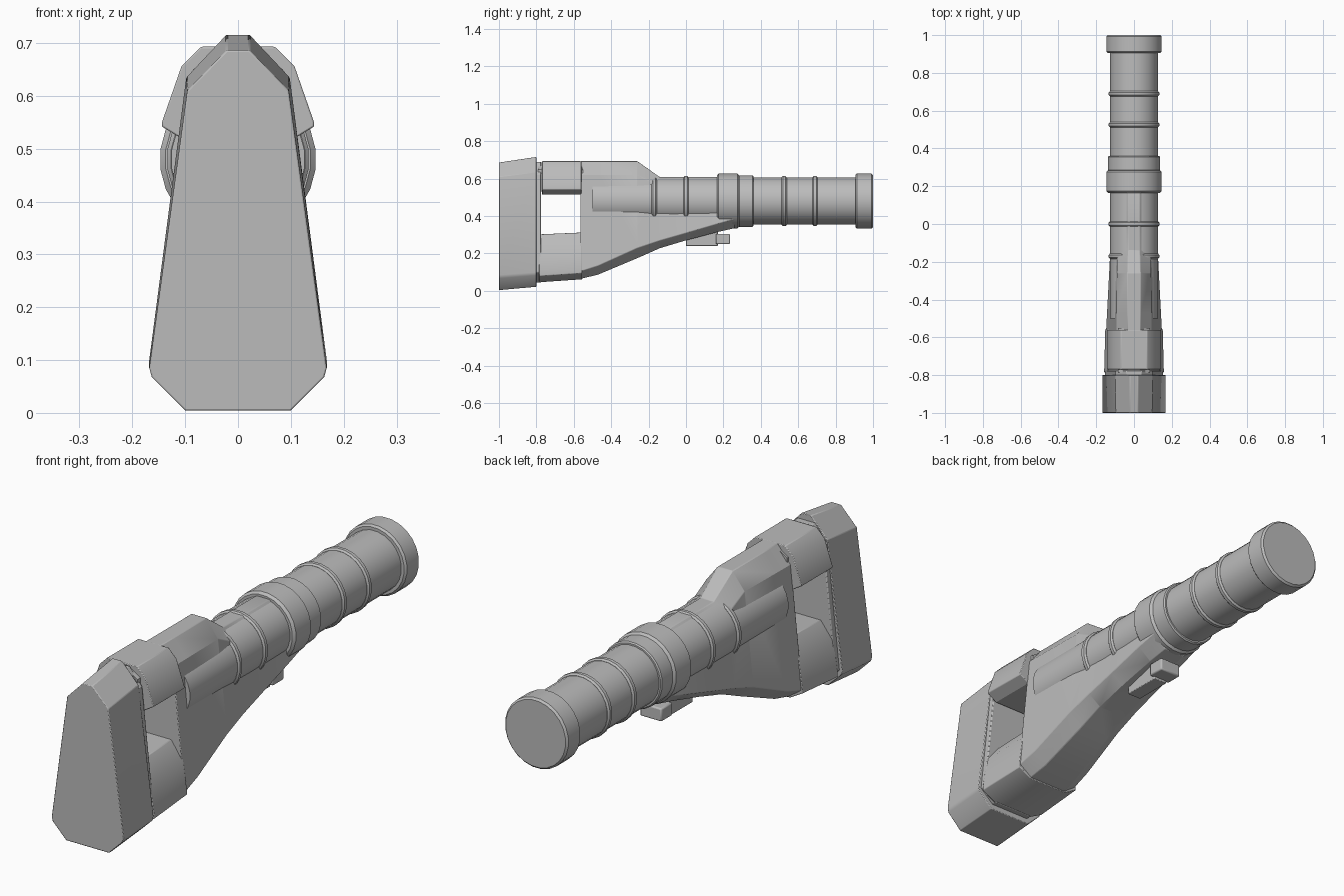
import bpy, bmesh, math

if "Cube" in bpy.data.objects:
    bpy.data.objects.remove(bpy.data.objects["Cube"])

grey = bpy.data.materials.new("grey")
grey.diffuse_color = (0.5, 0.5, 0.5, 1)
grey.use_nodes = True
grey.node_tree.nodes["Principled BSDF"].inputs["Base Color"].default_value = grey.diffuse_color


def finish(name, bm, bevel=0.0):
    bmesh.ops.recalc_face_normals(bm, faces=bm.faces)
    mesh = bpy.data.meshes.new(name)
    bm.to_mesh(mesh)
    bm.free()
    mesh.materials.append(grey)
    ob = bpy.data.objects.new(name, mesh)
    bpy.context.collection.objects.link(ob)
    if bevel:
        mod = ob.modifiers.new("bevel", 'BEVEL')
        mod.width = bevel
        mod.segments = 2
        mod.limit_method = 'ANGLE'
        mod.angle_limit = math.radians(35)
    bpy.ops.object.select_all(action='DESELECT')
    bpy.context.view_layer.objects.active = ob
    ob.select_set(True)
    bpy.ops.object.shade_smooth_by_angle(angle=math.radians(30))
    return ob


def loft(name, sections, bevel=0.0):
    """Sections are (y, [(half width, z) from bottom to top]), mirrored in x."""
    bm = bmesh.new()
    rings = []
    for y, half in sections:
        pts = half + [(-x, z) for x, z in reversed(half)]
        rings.append([bm.verts.new((x, y, z)) for x, z in pts])
    n = len(rings[0])
    for a, b in zip(rings, rings[1:]):
        for i in range(n):
            j = (i + 1) % n
            bm.faces.new((a[i], a[j], b[j], b[i]))
    bm.faces.new(rings[0])
    bm.faces.new(rings[-1])
    return finish(name, bm, bevel)


def lathe(name, profile, z=0.48, sides=24):
    """Profile is (y, radius) turned around the barrel axis."""
    bm = bmesh.new()
    rings = []
    for y, r in profile:
        rings.append([bm.verts.new((r * math.cos(t), y, z + r * math.sin(t)))
                      for t in (math.tau * (i + 0.5) / sides for i in range(sides))])
    for a, b in zip(rings, rings[1:]):
        for i in range(sides):
            j = (i + 1) % sides
            bm.faces.new((a[i], a[j], b[j], b[i]))
    bm.faces.new(rings[0])
    bm.faces.new(rings[-1])
    return finish(name, bm)


def band(name, y0, y1, r, c=0.008):
    return lathe(name, [(y0, r - c), (y0 + c, r), (y1 - c, r), (y1, r - c)])


# Butt pad, slightly slanted top and bottom
loft("butt_pad", [
    (-1.0, [(0.10, 0.004), (0.163, 0.067), (0.168, 0.085), (0.096, 0.61), (0.022, 0.686)]),
    (-0.8, [(0.10, 0.022), (0.163, 0.083), (0.168, 0.10), (0.098, 0.635), (0.022, 0.716)])], 0.003)

# Thin spacer plate between pad and frame
spacer = [(0.092, 0.045), (0.154, 0.10), (0.098, 0.62), (0.04, 0.69)]
loft("spacer_plate", [(-0.805, spacer), (-0.775, spacer)], 0.004)

# Lower and upper bridges around the open window
loft("lower_bridge", [
    (-0.785, [(0.094, 0.046), (0.158, 0.08), (0.158, 0.10), (0.137, 0.235), (0.085, 0.302)]),
    (-0.555, [(0.094, 0.062), (0.152, 0.095), (0.152, 0.115), (0.134, 0.24), (0.085, 0.312)])], 0.003)
cheek = [(0.10, 0.515), (0.144, 0.542), (0.144, 0.55), (0.107, 0.656), (0.07, 0.693)]
loft("upper_bridge", [(-0.77, cheek), (-0.56, cheek)], 0.003)
core = [(0.085, 0.53), (0.085, 0.65), (0.03, 0.685)]
loft("bridge_core", [(-0.79, core), (-0.55, core)])

# Main body, tapering up to a tip below the collar
loft("body", [
    (-0.565, [(0.09, 0.064), (0.148, 0.105), (0.094, 0.62), (0.034, 0.693)]),
    (-0.47, [(0.085, 0.087), (0.143, 0.135), (0.093, 0.62), (0.034, 0.693)]),
    (-0.26, [(0.073, 0.175), (0.132, 0.23), (0.09, 0.62), (0.034, 0.693)]),
    (-0.14, [(0.068, 0.228), (0.126, 0.27), (0.088, 0.56), (0.03, 0.608)]),
    (0.0, [(0.062, 0.27), (0.122, 0.31), (0.085, 0.56), (0.03, 0.608)]),
    (0.17, [(0.055, 0.315), (0.118, 0.36), (0.085, 0.56), (0.03, 0.608)]),
    (0.26, [(0.05, 0.335), (0.113, 0.385), (0.08, 0.54), (0.03, 0.58)])], 0.003)

# Barrel tube with its bands, collar and end cap
lathe("tube", [(-0.5, 0.127), (0.98, 0.127)])
for i, y in enumerate((-0.17, 0.0, 0.525, 0.69)):
    band("tube_band_%d" % (i + 1), y - 0.014, y + 0.014, 0.135, 0.007)
band("collar", 0.165, 0.285, 0.148, 0.01)
band("collar_step", 0.28, 0.36, 0.139, 0.005)
band("end_cap", 0.905, 1.0, 0.148, 0.008)

# Release lever under the body
lever = [(0.032, 0.24), (0.032, 0.33)]
loft("lever_plate", [(0.0, lever), (0.17, lever)], 0.003)
loft("lever_button", [(y, [(0.05, 0.25), (0.05, 0.305)]) for y in (0.16, 0.235)], 0.006)
